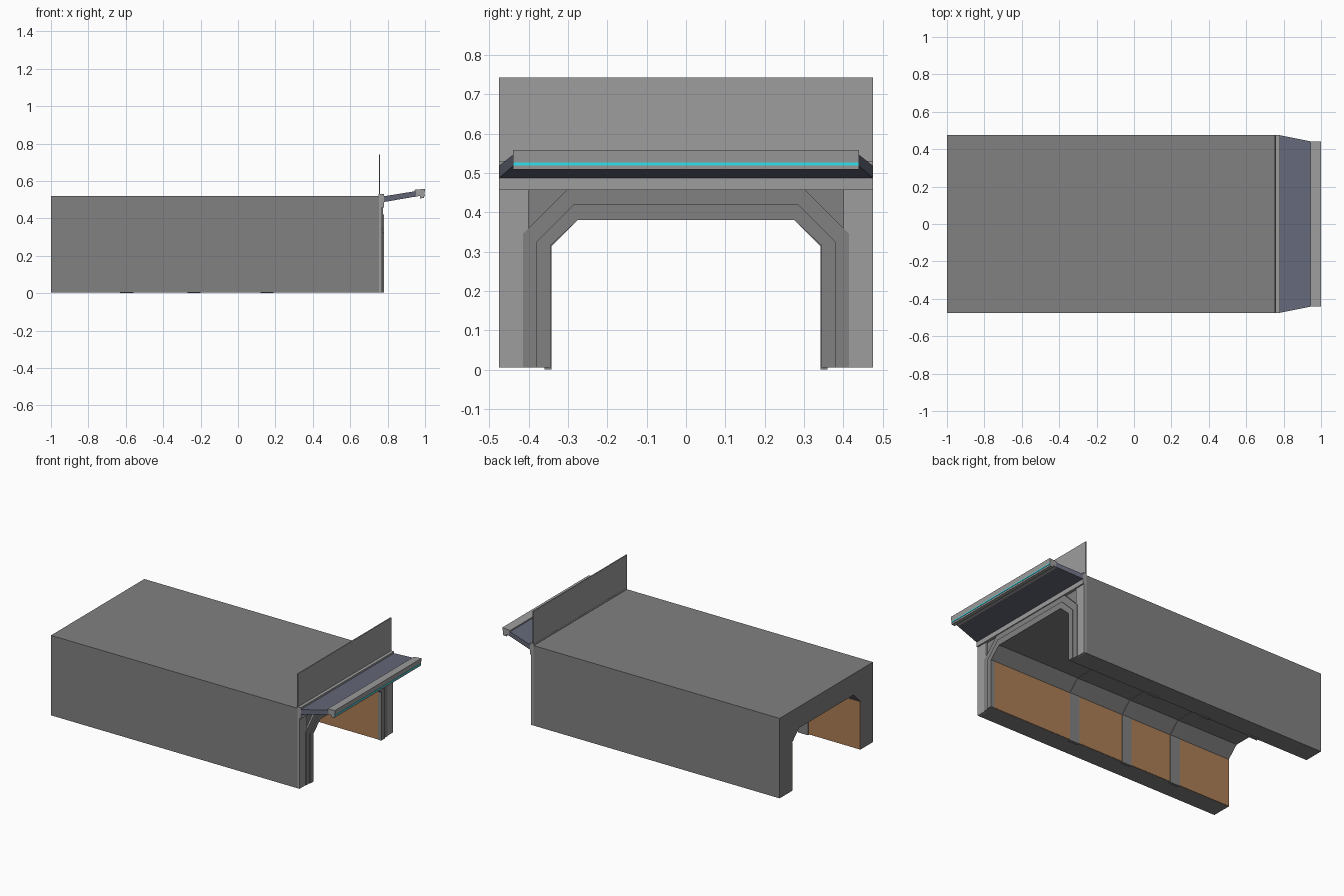
import bpy, bmesh

if "Cube" in bpy.data.objects:
    bpy.data.objects.remove(bpy.data.objects["Cube"])

def material(name, rgb):
    m = bpy.data.materials.new(name)
    m.diffuse_color = (*rgb, 1)
    m.use_nodes = True
    m.node_tree.nodes["Principled BSDF"].inputs["Base Color"].default_value = m.diffuse_color
    return m

DARK = material("dark_grey", (0.22, 0.22, 0.22))
LIGHT = material("light_grey", (0.34, 0.34, 0.34))
BLUE = material("slate_blue", (0.13, 0.14, 0.19))
BROWN = material("brown", (0.42, 0.21, 0.09))
CYAN = material("cyan", (0.03, 0.75, 0.85))

def finish(name, bm, mat):
    bmesh.ops.recalc_face_normals(bm, faces=bm.faces)
    me = bpy.data.meshes.new(name)
    bm.to_mesh(me)
    bm.free()
    me.materials.append(mat)
    ob = bpy.data.objects.new(name, me)
    bpy.context.collection.objects.link(ob)
    return ob

def loft(name, start, end, mat):
    """Solid between two matching rings of 3D points."""
    bm = bmesh.new()
    a = [bm.verts.new(p) for p in start]
    b = [bm.verts.new(p) for p in end]
    n = len(a)
    bm.faces.new(a)
    bm.faces.new(b[::-1])
    for i in range(n):
        j = (i + 1) % n
        bm.faces.new((a[i], b[i], b[j], a[j]))
    return finish(name, bm, mat)

def along_x(name, yz, x0, x1, mat):
    return loft(name, [(x0, y, z) for y, z in yz], [(x1, y, z) for y, z in yz], mat)

def box(name, x0, x1, y0, y1, z0, z1, mat):
    return along_x(name, [(y0, z0), (y1, z0), (y1, z1), (y0, z1)], x0, x1, mat)

def arch(half, shoulder, top_half, top, base):
    """Chamfered arch outline from -y foot to +y foot."""
    right = [(top_half, top), (half, shoulder), (half, base)]
    return [(-y, z) for y, z in right[::-1]] + right

def arch_band(name, outer, inner, x0, x1, mat):
    return along_x(name, outer + inner[::-1], x0, x1, mat)

B = 0.005
W = 0.475

# Main hall with a tunnel through it
shell = [(-W, B), (-W, 0.52), (W, 0.52), (W, B)]
arch_band("hall", shell, arch(0.347, 0.316, 0.277, 0.383, B), -1, 0.755, DARK)

# Ribs inside the tunnel
for i, x in enumerate((0.12, -0.27, -0.63)):
    arch_band(f"tunnel_rib_{i + 1}", arch(0.36, 0.322, 0.282, 0.395, 0),
              arch(0.342, 0.314, 0.275, 0.38, 0), x, x + 0.07, DARK)

# Brown wall panels between the ribs
for side, s in (("left", -1), ("right", 1)):
    for i, (x0, x1) in enumerate(((-0.999, -0.63), (-0.56, -0.27), (-0.2, 0.12), (0.19, 0.755))):
        ys = sorted((s * 0.345, s * 0.352))
        box(f"{side}_wall_panel_{i + 1}", x0, x1, *ys, B + 0.001, 0.313, BROWN)

# Entrance: side posts, backing and stepped arch frames
for side, s in (("left", -1), ("right", 1)):
    box(f"{side}_entrance_post", 0.755, 0.771, *sorted((s * 0.40, s * W)), B, 0.46, LIGHT)
inner = arch(0.345, 0.315, 0.275, 0.38, B)
arch_band("entrance_backing", [(-0.4, B), (-0.4, 0.46), (0.4, 0.46), (0.4, B)],
          inner, 0.755, 0.762, DARK)
arch_band("outer_arch_frame", arch(0.415, 0.345, 0.30, 0.46, B), inner, 0.755, 0.774, DARK)
arch_band("inner_arch_frame", arch(0.38, 0.325, 0.285, 0.42, B), inner, 0.755, 0.780, DARK)

# Lintel and sign board
box("lintel", 0.752, 0.78, -W, W, 0.457, 0.53, LIGHT)
box("sign_board", 0.753, 0.760, -W, W, 0.52, 0.742, LIGHT)

# Tapered canopy
def canopy_ring(x, y, z0, z1):
    return [(x, -y, z0), (x, y, z0), (x, y, z1), (x, -y, z1)]
loft("canopy", canopy_ring(0.778, W, 0.487, 0.518), canopy_ring(0.952, 0.44, 0.517, 0.546), BLUE)

# Light bar at the canopy edge with a cyan strip
bar = [(0.945, 0.515), (0.972, 0.52), (0.974, 0.507), (0.995, 0.509), (1.0, 0.558), (0.945, 0.553)]
loft("light_bar", [(x, -0.44, z) for x, z in bar], [(x, 0.44, z) for x, z in bar], LIGHT)
box("light_strip", 0.99, 0.9985, -0.439, 0.439, 0.519, 0.526, CYAN)
